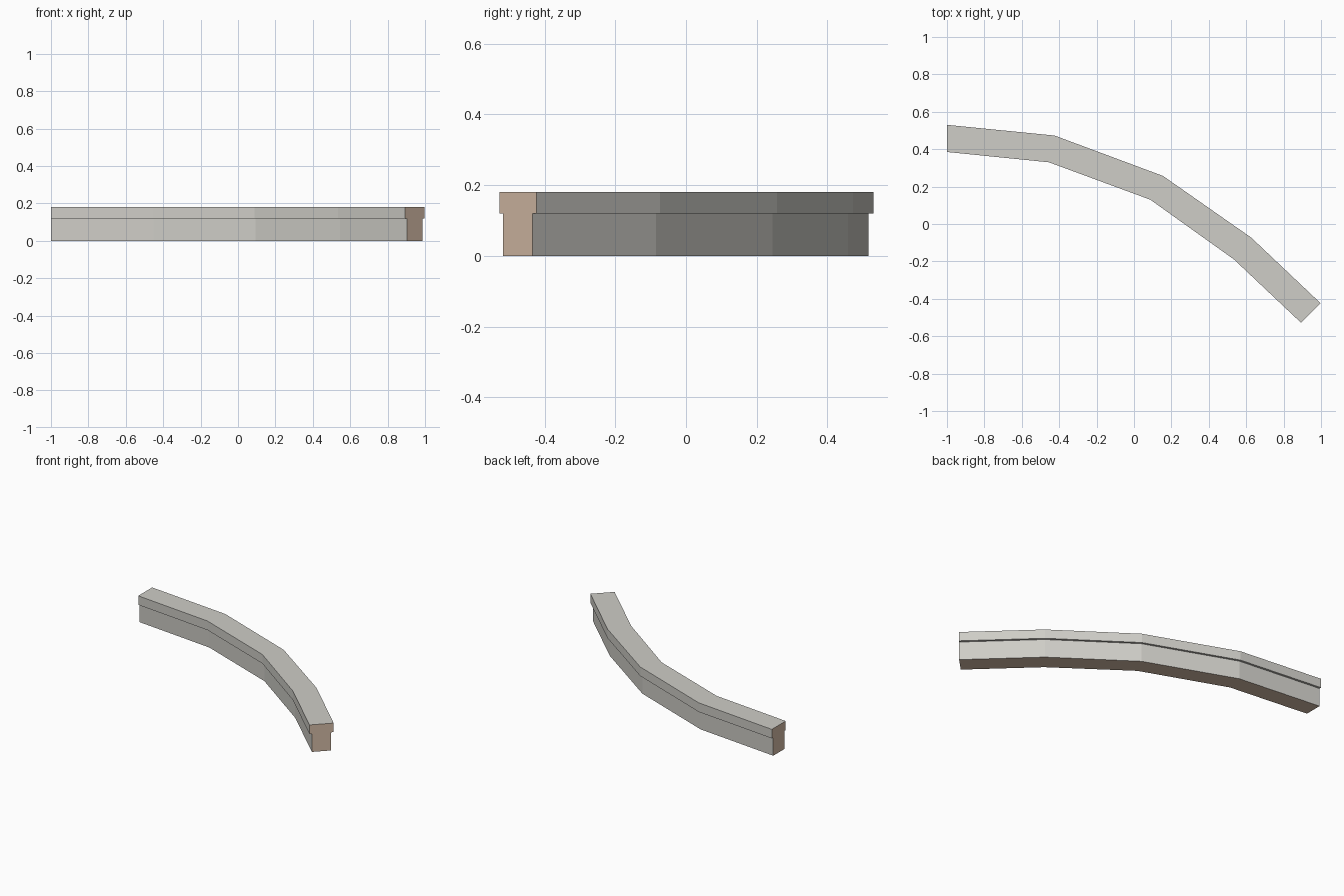
import bpy
import bmesh
from mathutils import Vector

cube = bpy.data.objects.get("Cube")
if cube:
    bpy.data.objects.remove(cube)


def material(name, rgb):
    mat = bpy.data.materials.new(name)
    mat.use_nodes = True
    color = (*rgb, 1)
    mat.diffuse_color = color
    mat.node_tree.nodes["Principled BSDF"].inputs["Base Color"].default_value = color
    return mat


stone = material("grey stone", (0.62, 0.61, 0.57))
core = material("tan core", (0.67, 0.51, 0.39))

# Plan of the coping: outer and inner edge at each bend
outer = [(-1, 0.53), (-0.425, 0.473), (0.155, 0.257), (0.627, -0.073), (0.997, -0.423)]
inner = [(-1, 0.385), (-0.455, 0.33), (0.087, 0.13), (0.535, -0.19), (0.893, -0.528)]

# T-shaped section: fraction across the wall, height
INSET, LEDGE, TOP = 0.1, 0.12, 0.18
section = [(INSET, 0), (INSET, LEDGE), (0, LEDGE), (0, TOP),
           (1, TOP), (1, LEDGE), (1 - INSET, LEDGE), (1 - INSET, 0)]

# Sweep the section along the bends
bm = bmesh.new()
rings = []
for o, i in zip(outer, inner):
    ring = []
    for across, z in section:
        p = Vector(o).lerp(Vector(i), across)
        ring.append(bm.verts.new((p.x, p.y, z)))
    rings.append(ring)

count = len(section)
for a, b in zip(rings, rings[1:]):
    for k in range(count):
        n = (k + 1) % count
        bm.faces.new((a[k], a[n], b[n], b[k]))

# Tan cut ends and underside
for ring in (rings[0], rings[-1]):
    bm.faces.new(ring).material_index = 1
for face in bm.faces:
    if all(v.co.z < 0.001 for v in face.verts):
        face.material_index = 1
bmesh.ops.recalc_face_normals(bm, faces=bm.faces)

mesh = bpy.data.meshes.new("curved_wall")
bm.to_mesh(mesh)
bm.free()
mesh.materials.append(stone)
mesh.materials.append(core)
wall = bpy.data.objects.new("curved_wall", mesh)
bpy.context.collection.objects.link(wall)
